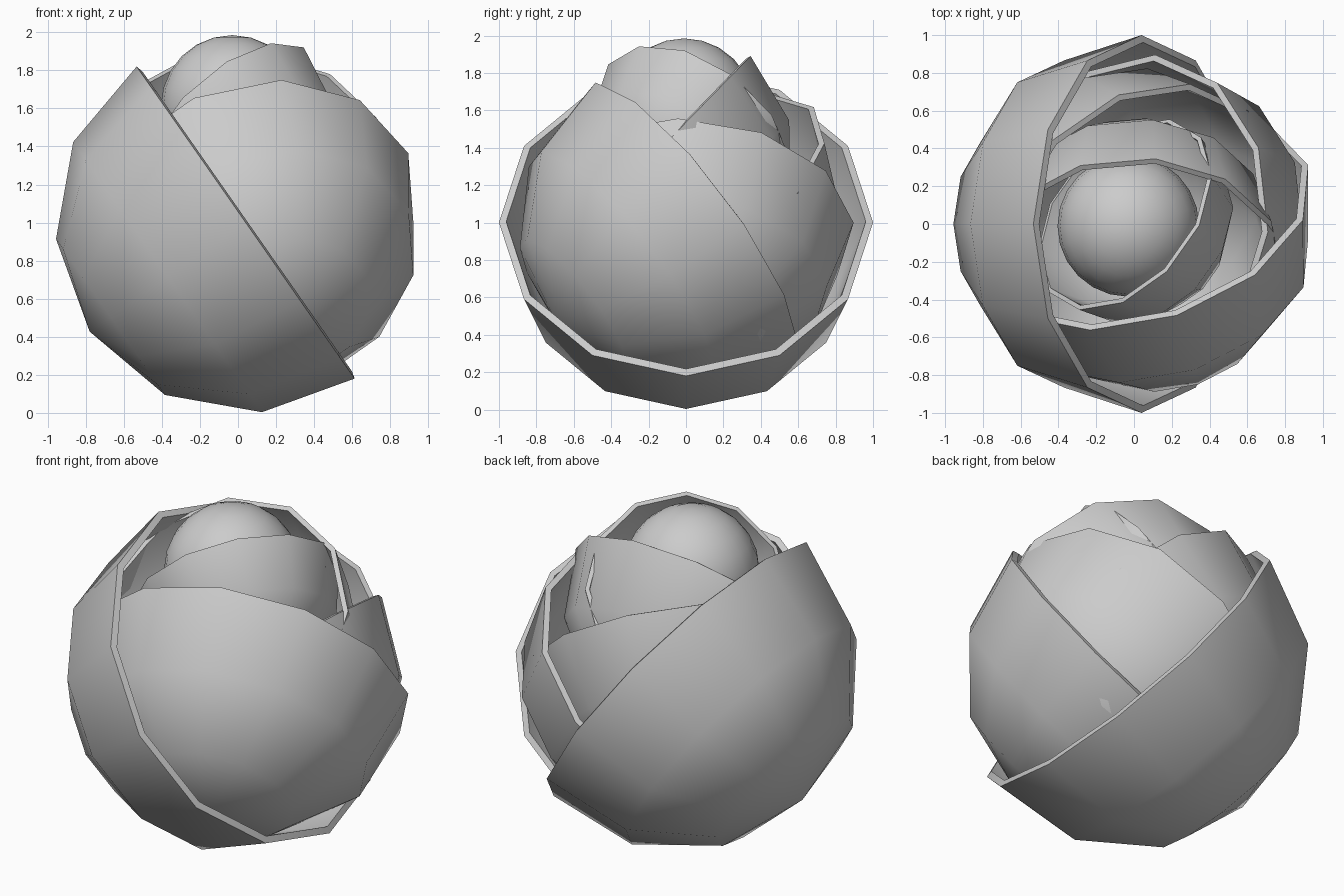
import bpy, bmesh, math
from mathutils import Vector, Matrix

if "Cube" in bpy.data.objects:
    bpy.data.objects.remove(bpy.data.objects["Cube"])


def finish(bm, name):
    me = bpy.data.meshes.new(name)
    bm.to_mesh(me)
    bm.free()
    ob = bpy.data.objects.new(name, me)
    bpy.context.collection.objects.link(ob)
    bpy.ops.object.select_all(action='DESELECT')
    ob.select_set(True)
    bpy.context.view_layer.objects.active = ob
    bpy.ops.object.shade_smooth_by_angle(angle=math.radians(50))
    return ob


def petal(name, centre, radius, opening, rim_point, thickness):
    """Half-sphere cup: 'opening' is the way it opens, 'rim_point' one rim corner."""
    c = Vector(centre)
    n = Vector(opening).normalized()
    d = Vector(rim_point) - c
    u = (d - n * d.dot(n)).normalized()
    v = n.cross(u)
    bm = bmesh.new()
    bmesh.ops.create_uvsphere(bm, u_segments=12, v_segments=6, radius=radius)
    bmesh.ops.delete(bm, geom=[p for p in bm.verts if p.co.z > 0.01], context='VERTS')
    rot = Matrix((u, v, n)).transposed().to_4x4()
    bm.transform(Matrix.Translation(c) @ rot)
    bmesh.ops.recalc_face_normals(bm, faces=bm.faces)
    # make sure the normals point away from the centre
    f = bm.faces[0]
    if f.normal.dot(f.calc_center_median() - c) < 0:
        bmesh.ops.reverse_faces(bm, faces=bm.faces)
    ob = finish(bm, name)
    m = ob.modifiers.new("thickness", 'SOLIDIFY')
    m.thickness = thickness
    m.offset = -1
    bpy.ops.object.modifier_apply(modifier=m.name)
    bpy.ops.object.shade_smooth_by_angle(angle=math.radians(50))
    return ob


# petals from the outside in
petal("outer_petal", (0.04, 0, 1.0), 1.0, (0.82, 0, 0.573), (-0.53, 0, 1.81), 0.04)
petal("front_petal", (0.05, 0.02, 1.0), 0.92, (-0.252, 0.776, 0.581), (0.65, -0.27, 1.66), 0.037)
petal("right_petal", (0.03, 0.02, 1.0), 0.88, (-0.63, 0.06, 0.775), (0.65, 0.4, 1.48), 0.035)
petal("back_left_petal", (0.03, 0, 1.16), 0.83, (0.46, -0.44, 0.77), (-0.08, 0.68, 1.62), 0.033)
petal("back_petal", (0.01, -0.19, 1.34), 0.775, (0, -0.72, 0.70), (0.48, 0.23, 1.78), 0.03)
petal("inner_petal", (-0.05, 0.05, 1.5), 0.58, (-0.6, 0.48, 0.63), (0.24, -0.31, 1.9), 0.025)

# round bud in the middle
bm = bmesh.new()
bmesh.ops.create_uvsphere(bm, u_segments=24, v_segments=12, radius=0.375)
bm.transform(Matrix.Translation((-0.03, -0.01, 1.61)))
finish(bm, "bud_core")
